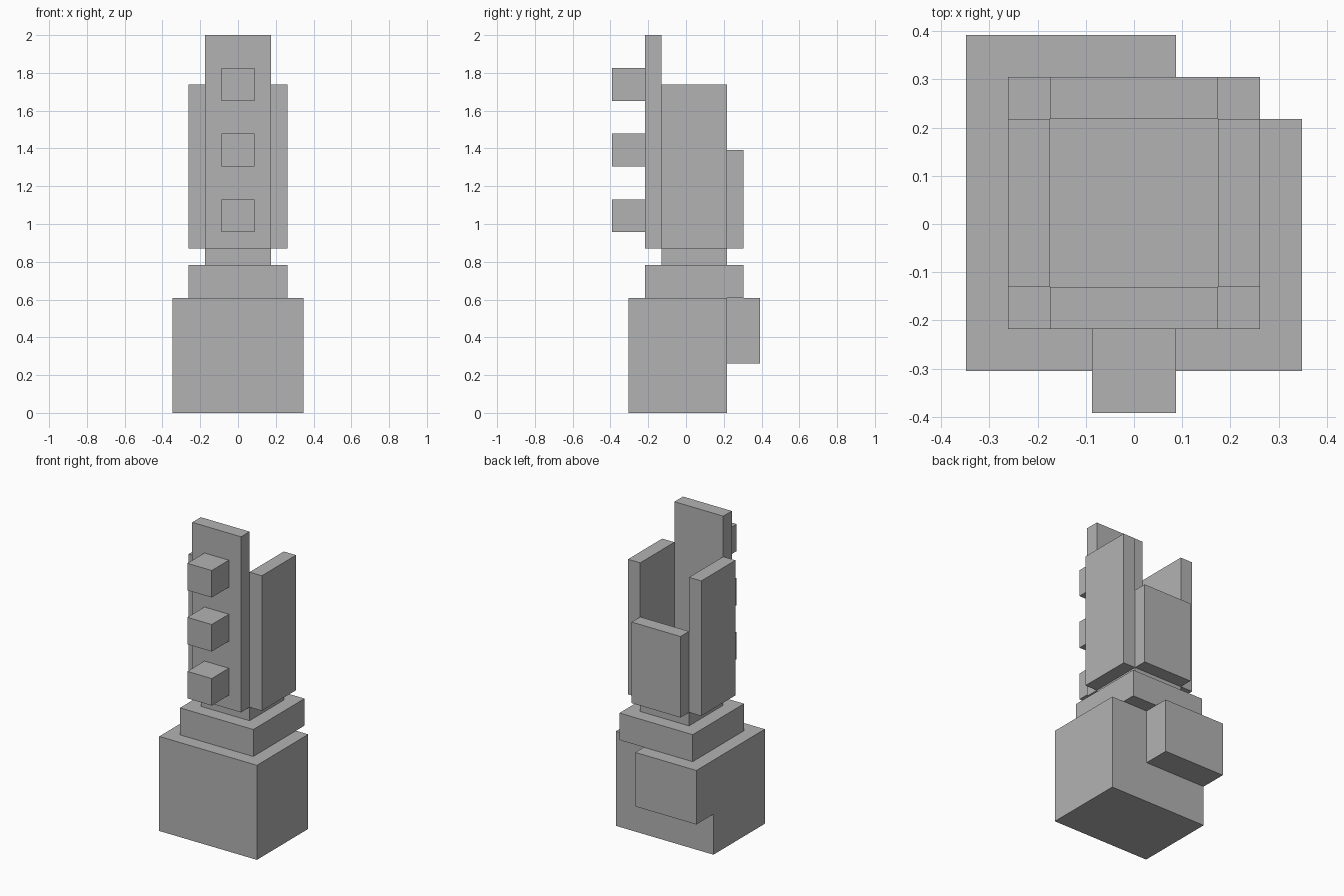
import bpy
import bmesh
from mathutils import Vector

cube = bpy.data.objects.get("Cube")
if cube:
    bpy.data.objects.remove(cube, do_unlink=True)

U = 2 / 23  # one grid unit of the blocky design

# Single flat grey
grey = bpy.data.materials.new("plain_grey")
grey.use_nodes = True
colour = (0.45, 0.45, 0.45, 1)
grey.diffuse_color = colour
grey.node_tree.nodes["Principled BSDF"].inputs["Base Color"].default_value = colour


def block(name, x, y, z):
    """Box spanning the given (low, high) ranges in grid units."""
    low, high = (Vector(c) * U for c in zip(x, y, z))
    mesh = bpy.data.meshes.new(name)
    bm = bmesh.new()
    bmesh.ops.create_cube(bm, size=1)
    bmesh.ops.scale(bm, vec=high - low, verts=bm.verts)
    bm.to_mesh(mesh)
    bm.free()
    mesh.materials.append(grey)
    obj = bpy.data.objects.new(name, mesh)
    obj.location = (low + high) / 2
    bpy.context.collection.objects.link(obj)
    return obj


# Base with an offset box on its back
block("base", (-4, 4), (-3.5, 2.5), (0, 7))
block("back_box", (-4, 1), (2.5, 4.5), (3, 7))

# Collar and the narrow neck above it
block("collar", (-3, 3), (-2.5, 3.5), (7, 9))
block("neck", (-2, 2), (-1.5, 2.5), (9, 10))

# Upright panels around the open centre
block("front_panel", (-2, 2), (-2.5, -1.5), (10, 23))
block("back_panel", (-2, 2), (2.5, 3.5), (10, 16))
block("left_panel", (2, 3), (-1.5, 2.5), (10, 20))
block("right_panel", (-3, -2), (-1.5, 2.5), (10, 20))

# Row of knobs on the front panel
for name, z in (("lower", 11), ("middle", 15), ("upper", 19)):
    block(name + "_knob", (-1, 1), (-4.5, -2.5), (z, z + 2))
